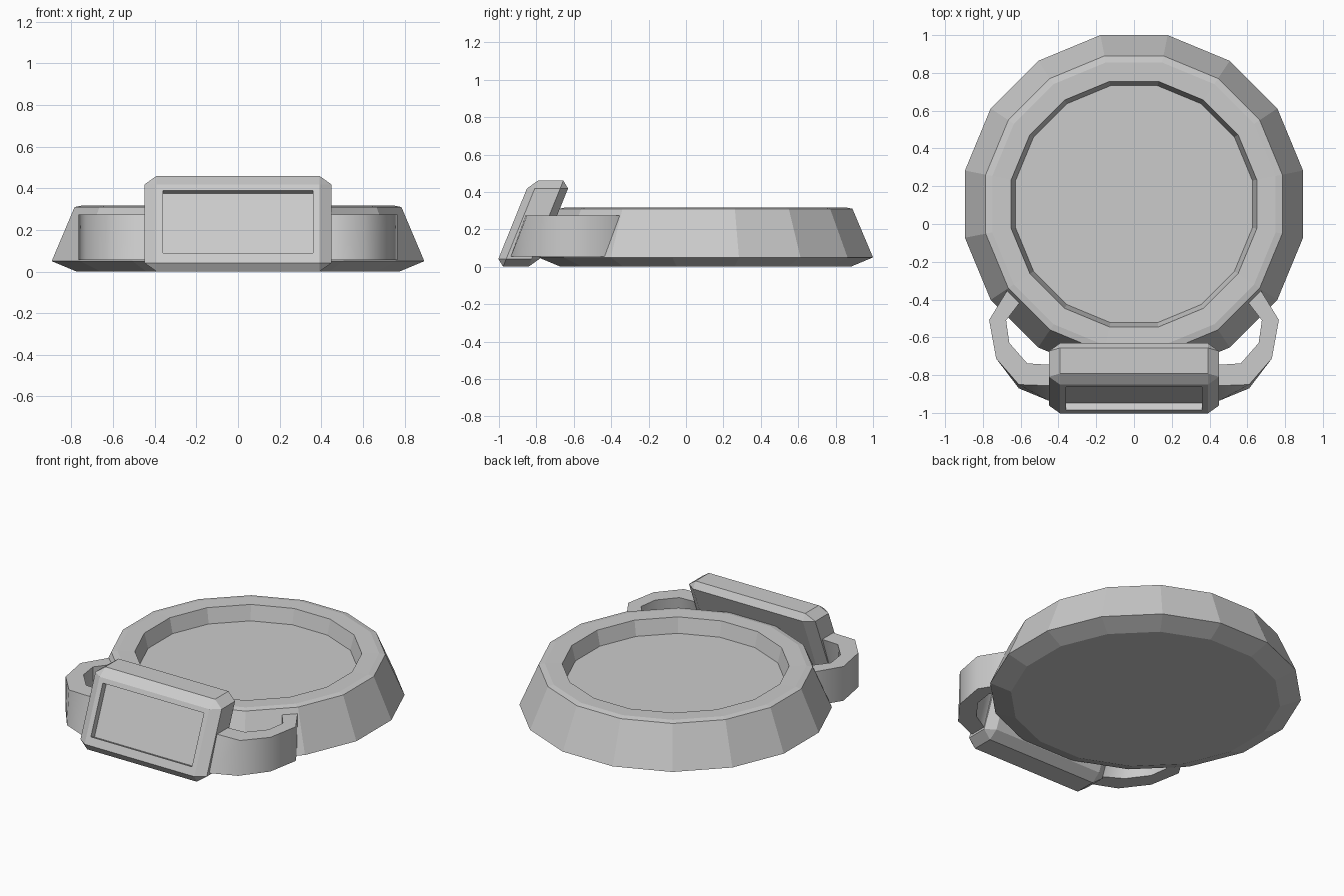
import bpy, bmesh, math

if "Cube" in bpy.data.objects:
    bpy.data.objects.remove(bpy.data.objects["Cube"])


def add_object(name, bm):
    bmesh.ops.recalc_face_normals(bm, faces=bm.faces)
    mesh = bpy.data.meshes.new(name)
    bm.to_mesh(mesh)
    bm.free()
    ob = bpy.data.objects.new(name, mesh)
    bpy.context.collection.objects.link(ob)
    return ob


def bridge(bm, a, b):
    n = len(a)
    for i in range(n):
        j = (i + 1) % n
        bm.faces.new((a[i], a[j], b[j], b[i]))


# Dish: 16-sided turned profile, (flat radius, height)
SIDES, DISH_Y = 16, 0.105
profile = [(0.775, 0), (0.895, 0.05), (0.785, 0.31), (0.75, 0.317),
           (0.65, 0.315), (0.627, 0.22)]
bm = bmesh.new()
rings = []
for r, z in profile:
    rr = r / math.cos(math.pi / SIDES)
    angles = [2 * math.pi * (i + 0.5) / SIDES for i in range(SIDES)]
    rings.append([bm.verts.new((rr * math.cos(a), DISH_Y + rr * math.sin(a), z))
                  for a in angles])
for a, b in zip(rings, rings[1:]):
    bridge(bm, a, b)
bm.faces.new(rings[0])
bm.faces.new(rings[-1])
add_object("dish", bm)

# Sign plate: bevelled box leaning back, with a recessed panel
LEAN = 0.405
bm = bmesh.new()
bmesh.ops.create_cube(bm, size=1)
bmesh.ops.scale(bm, vec=(0.64, 0.22, 0.46), verts=bm.verts)
bmesh.ops.bevel(bm, geom=bm.edges[:], offset=0.042, segments=1,
                affect='EDGES', profile=0.5)
for v in bm.verts:
    v.co.x *= 0.45 / 0.32
    v.co.z += 0.23
    v.co.y += -0.91 + LEAN * v.co.z
bm.normal_update()
front = max((f for f in bm.faces if f.normal.y < -0.8), key=lambda f: f.calc_area())
bmesh.ops.inset_individual(bm, faces=[front], thickness=0.02)
for v in front.verts:
    v.co.x = math.copysign(0.36, v.co.x)
    v.co.z = 0.39 if v.co.z > 0.23 else 0.09
    v.co.y = -1.02 + LEAN * v.co.z
panel = bmesh.ops.extrude_discrete_faces(bm, faces=[front])["faces"][0]
bmesh.ops.translate(bm, vec=(0, 0.037, -0.015), verts=panel.verts)
add_object("sign_plate", bm)

# Bracket arms: curved strap from plate to dish, mirrored
# (outer x, outer y, inner x, inner y, lean of the lower edge)
sections = [(0.40, -0.856, 0.40, -0.745, 0.08),
            (0.45, -0.856, 0.45, -0.745, 0.08),
            (0.61, -0.850, 0.565, -0.738, 0.02),
            (0.73, -0.712, 0.66, -0.63, 0.0),
            (0.767, -0.508, 0.677, -0.51, 0.0),
            (0.67, -0.35, 0.60, -0.41, 0.0),
            (0.62, -0.27, 0.55, -0.33, 0.0)]
bm = bmesh.new()
loops = []
for ox, oy, ix, iy, lean in sections:
    pts = [(ox, oy, 0.275), (ix, iy, 0.275), (ix, iy - lean, 0.055), (ox, oy - lean, 0.055)]
    loops.append([bm.verts.new(p) for p in pts])
for a, b in zip(loops, loops[1:]):
    bridge(bm, a, b)
bm.faces.new(loops[0])
bm.faces.new(loops[-1])
arms = add_object("bracket_arms", bm)
arms.modifiers.new("Mirror", 'MIRROR')
bpy.context.view_layer.objects.active = arms
arms.select_set(True)
bpy.ops.object.shade_smooth_by_angle(angle=math.radians(45))
